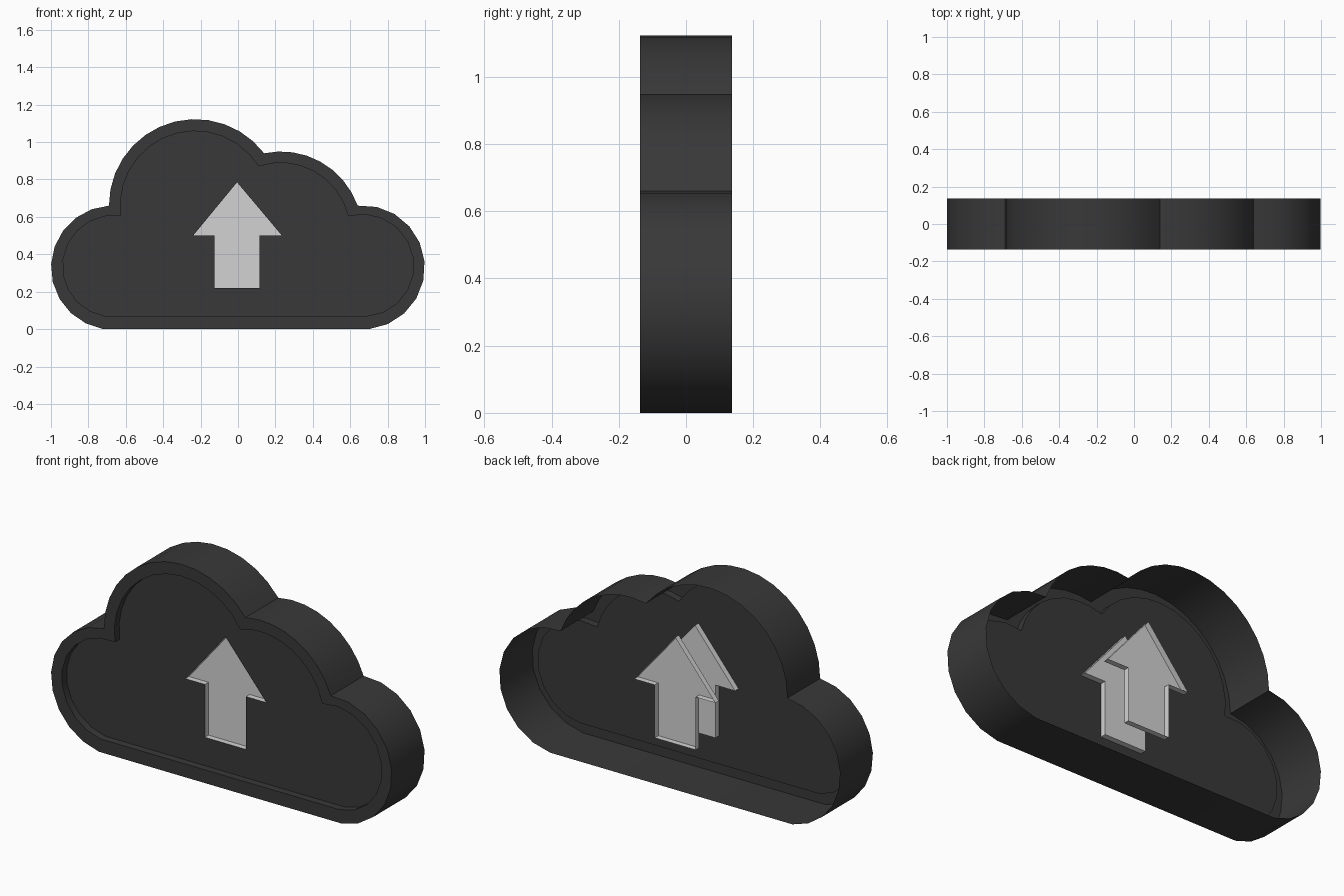
import bpy, bmesh
from math import atan2, cos, sin, hypot, tau

cube = bpy.data.objects.get("Cube")
if cube:
    bpy.data.objects.remove(cube)

HALF = 0.1375      # half thickness of the cloud
PLATE = 0.098      # depth of the recessed plate
POCKET = 0.068     # depth of the arrow floor


def material(name, value):
    mat = bpy.data.materials.new(name)
    mat.use_nodes = True
    colour = (value, value, value, 1)
    mat.diffuse_color = colour
    mat.node_tree.nodes["Principled BSDF"].inputs["Base Color"].default_value = colour
    return mat


dark = material("dark grey", 0.04)
light = material("light grey", 0.65)

# Lobes of the cloud, clockwise from bottom left: centre and segment count
LOBES = [((-0.667, 0.333), 10), ((-0.23, 0.66), 13),
         ((0.22, 0.52), 8), ((0.667, 0.333), 10)]
# Points where the lobes meet, for the outer edge and the rim's inner edge
OUTER = [(-0.72, 0), (-0.69, 0.66), (0.14, 0.94), (0.64, 0.66), (0.70, 0)]
INNER = [(-0.71, 0.07), (-0.625, 0.605), (0.11, 0.87), (0.59, 0.605), (0.69, 0.07)]
ARROW = [(-0.005, 0.785), (0.235, 0.5), (0.115, 0.5), (0.115, 0.22),
         (-0.125, 0.22), (-0.125, 0.5), (-0.24, 0.5)]


def cloud_outline(joints):
    points = [joints[0]]
    for ((cx, cz), count), p, q in zip(LOBES, joints, joints[1:]):
        a = atan2(p[1] - cz, p[0] - cx)
        sweep = (a - atan2(q[1] - cz, q[0] - cx)) % tau
        r0 = hypot(p[0] - cx, p[1] - cz)
        r1 = hypot(q[0] - cx, q[1] - cz)
        for i in range(1, count + 1):
            t = i / count
            r = r0 + (r1 - r0) * t
            points.append((cx + r * cos(a - sweep * t), cz + r * sin(a - sweep * t)))
    return points


def loop(bm, points, y):
    return [bm.verts.new((x, y, z)) for x, z in points]


def bridge(bm, a, b):
    for i in range(len(a)):
        j = (i + 1) % len(a)
        bm.faces.new((a[i], a[j], b[j], b[i]))


def finish(bm, name, mat, facing):
    """Make the normals agree, with the flat floor facing the given y side."""
    bmesh.ops.recalc_face_normals(bm, faces=bm.faces)
    bm.normal_update()
    if sum(f.normal.y * f.calc_area() for f in bm.faces) * facing < 0:
        bmesh.ops.reverse_faces(bm, faces=bm.faces)
    mesh = bpy.data.meshes.new(name)
    bm.to_mesh(mesh)
    bm.free()
    mesh.materials.append(mat)
    obj = bpy.data.objects.new(name, mesh)
    bpy.context.collection.objects.link(obj)
    bpy.ops.object.select_all(action='DESELECT')
    obj.select_set(True)
    bpy.context.view_layer.objects.active = obj
    bpy.ops.object.shade_smooth_by_angle()
    return obj


# Cloud shell: open back, side wall, front rim, recess and plate with arrow hole
bm = bmesh.new()
outer, inner = cloud_outline(OUTER), cloud_outline(INNER)
rings = [loop(bm, outer, HALF), loop(bm, outer, -HALF),
         loop(bm, inner, -HALF), loop(bm, inner, -PLATE)]
for a, b in zip(rings, rings[1:]):
    bridge(bm, a, b)
hole = loop(bm, ARROW, -PLATE)
border = []
for ring in (rings[-1], hole):
    for i, v in enumerate(ring):
        w = ring[(i + 1) % len(ring)]
        border.append(bm.edges.get((v, w)) or bm.edges.new((v, w)))
bmesh.ops.triangle_fill(bm, use_beauty=True, use_dissolve=False, edges=border)
finish(bm, "cloud_shell", dark, -1)

# Arrow pockets: shallow trays opening to the front and to the back
for name, side in (("front_arrow", -1), ("back_arrow", 1)):
    bm = bmesh.new()
    rim = loop(bm, ARROW, side * PLATE)
    floor = loop(bm, ARROW, side * POCKET)
    bridge(bm, rim, floor)
    bm.faces.new(floor)
    finish(bm, name, light, side)
